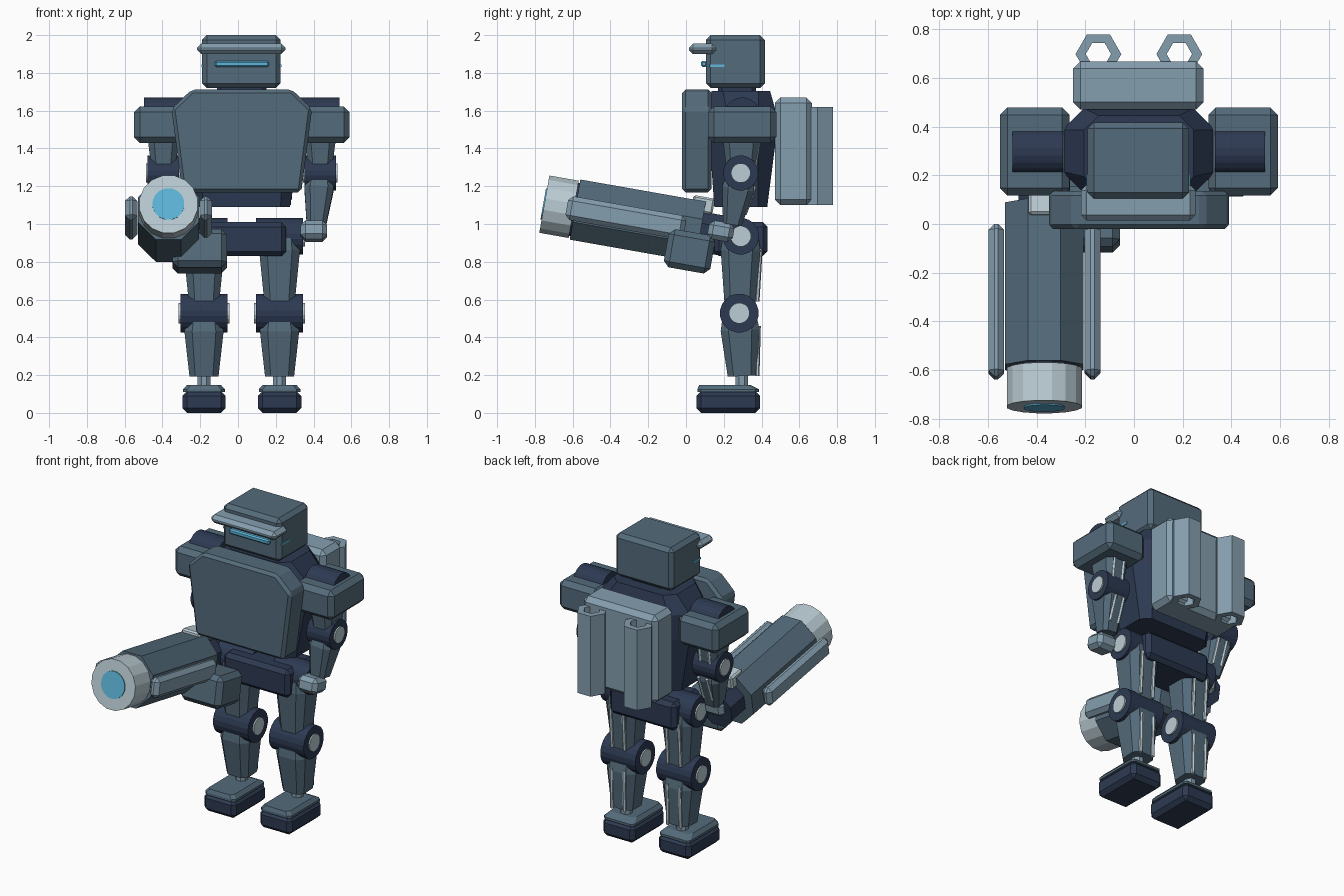
import bpy, bmesh, math
from mathutils import Vector, Matrix

if "Cube" in bpy.data.objects:
    bpy.data.objects.remove(bpy.data.objects["Cube"])

CX = 0.02  # symmetry plane of the body


def colour(name, rgb):
    m = bpy.data.materials.new(name)
    m.diffuse_color = (*rgb, 1)
    m.use_nodes = True
    m.node_tree.nodes["Principled BSDF"].inputs["Base Color"].default_value = m.diffuse_color
    return m


SLATE = colour("slate", (0.088, 0.146, 0.196))
LIGHT = colour("light_steel", (0.235, 0.345, 0.43))
NAVY = colour("navy", (0.026, 0.042, 0.085))
PALE = colour("pale_metal", (0.50, 0.61, 0.66))
GLOW = colour("cyan_glow", (0.11, 0.47, 0.70))


def finish(name, bm, mat, matrix=None, bevel=0):
    bmesh.ops.recalc_face_normals(bm, faces=bm.faces)
    me = bpy.data.meshes.new(name)
    bm.to_mesh(me)
    bm.free()
    me.materials.append(mat)
    ob = bpy.data.objects.new(name, me)
    bpy.context.collection.objects.link(ob)
    if matrix:
        ob.matrix_world = matrix
    if bevel:
        mod = ob.modifiers.new("chamfer", "BEVEL")
        mod.width, mod.segments, mod.limit_method = bevel, 1, 'ANGLE'
    return ob


def box(name, xs, ys, zs, mat, bevel=0.02, matrix=None):
    """Chamfered box from its extents along each axis."""
    bm = bmesh.new()
    bmesh.ops.create_cube(bm, size=1)
    for v in bm.verts:
        for i, (a, b) in enumerate((xs, ys, zs)):
            v.co[i] = (a + b) / 2 + v.co[i] * (b - a)
    return finish(name, bm, mat, matrix, bevel)


def mbox(name, xs, ys, zs, mat, bevel, s):
    """Box given relative to the symmetry plane, placed on side s."""
    x = sorted((CX + s * xs[0], CX + s * xs[1]))
    return box(name, x, ys, zs, mat, bevel)


def frame(p0, p1):
    """Matrix at p0 whose z axis runs to p1, keeping x sideways."""
    z = (Vector(p1) - Vector(p0)).normalized()
    y = z.cross(Vector((1, 0, 0)))
    if y.length < 0.01:
        y = Vector((0, 1, 0))
    y.normalize()
    x = y.cross(z)
    return Matrix.Translation(p0) @ Matrix((x, y, z)).transposed().to_4x4()


def loft(name, rings, mat, matrix=None):
    """Skin equal-length rings of points and cap both ends."""
    bm = bmesh.new()
    vs = [[bm.verts.new(p) for p in r] for r in rings]
    n = len(vs[0])
    for a, b in zip(vs, vs[1:]):
        for i in range(n):
            bm.faces.new((a[i], a[(i + 1) % n], b[(i + 1) % n], b[i]))
    bm.faces.new(vs[0])
    bm.faces.new(vs[-1])
    return finish(name, bm, mat, matrix)


def octo(hx, hy, z, c, cx=0, cy=0):
    """Rectangle with cut corners."""
    pts = [(hx, hy - c), (hx - c, hy), (c - hx, hy), (-hx, hy - c),
           (-hx, c - hy), (c - hx, -hy), (hx - c, -hy), (hx, c - hy)]
    return [(cx + x, cy + y, z) for x, y in pts]


def cylinder(name, p0, p1, r, n, mat, turn=0.5):
    length = (Vector(p1) - Vector(p0)).length
    rings = [[(r * math.cos(2 * math.pi * (i + turn) / n),
               r * math.sin(2 * math.pi * (i + turn) / n), z) for i in range(n)]
             for z in (0, length)]
    return loft(name, rings, mat, frame(p0, p1))


def limb(name, p0, p1, sections, mat=SLATE):
    """Tapered cut-corner segment; sections are (fraction, half x, half y)."""
    length = (Vector(p1) - Vector(p0)).length
    return loft(name, [octo(hx, hy, t * length, min(hx, hy) * 0.4)
                       for t, hx, hy in sections], mat, frame(p0, p1))


def joint(name, x, y, z, half, r=0.097, cap=0.055):
    cylinder(name, (x - half, y, z), (x + half, y, z), r, 20, NAVY)
    if cap:
        e = half + 0.009
        cylinder(name + "_cap", (x - e, y, z), (x + e, y, z), cap, 16, PALE)


# Head with brow visor and eye slit
box("head", (-0.19, 0.225), (0.105, 0.417), (1.72, 2.0), SLATE, 0.025)
box("brow", (-0.217, 0.252), (0.015, 0.16), (1.9, 1.955), LIGHT, 0.022)
box("eye_slit", (-0.123, 0.163), (0.08, 0.11), (1.832, 1.864), GLOW, 0.008)
box("side_slit", (-0.194, 0.229), (0.125, 0.205), (1.832, 1.844), GLOW, 0)
box("neck", (-0.11, 0.15), (0.17, 0.37), (1.66, 1.75), NAVY, 0.02)

# Torso, chest plate and pelvis
loft("torso", [octo(0.255, 0.14, 1.09, 0.05, CX, 0.29),
               octo(0.315, 0.175, 1.44, 0.09, CX, 0.30),
               octo(0.315, 0.175, 1.6, 0.09, CX, 0.30),
               octo(0.225, 0.155, 1.705, 0.06, CX, 0.29)], NAVY)
outline = [(-0.315, 1.168), (0.315, 1.168), (0.372, 1.61), (0.265, 1.712),
           (-0.265, 1.712), (-0.372, 1.61)]
bm = bmesh.new()
rows = [[bm.verts.new((CX + x, y, z)) for x, z in outline] for y in (-0.02, 0.135)]
bm.faces.new(rows[0])
bm.faces.new(rows[1])
for i in range(6):
    j = (i + 1) % 6
    bm.faces.new((rows[0][i], rows[0][j], rows[1][j], rows[1][i]))
finish("chest_plate", bm, SLATE, None, 0.018)
box("pelvis", (-0.22, 0.255), (0.15, 0.432), (0.83, 1.01), NAVY, 0.025)

# Backpack with two hollow hexagonal thrusters
box("backpack", (-0.25, 0.285), (0.47, 0.667), (1.1, 1.67), LIGHT, 0.03)
for s, side in ((-1, "left"), (1, "right")):
    bm = bmesh.new()
    rings = [[bm.verts.new((CX + s * 0.166 + r * math.cos(i * math.pi / 3),
                            0.697 + r * math.sin(i * math.pi / 3), z)) for i in range(6)]
             for r, z in ((0.094, 1.1), (0.094, 1.62), (0.052, 1.62), (0.052, 1.1))]
    for k in range(4):
        a, b = rings[k], rings[(k + 1) % 4]
        for i in range(6):
            j = (i + 1) % 6
            bm.faces.new((a[i], a[j], b[j], b[i]))
    finish(side + "_thruster", bm, LIGHT)

for s, side in ((-1, "left"), (1, "right")):
    # Arm
    mbox(side + "_shoulder_pad", (0.285, 0.57), (0.117, 0.478), (1.43, 1.622), SLATE, 0.03, s)
    joint(side + "_shoulder_joint", CX + s * 0.415, 0.297, 1.573, 0.103, 0.097, 0)
    ex, ax = CX + s * 0.415, CX + s * 0.395
    limb(side + "_upper_arm", (ex, 0.295, 1.55), (ex, 0.29, 1.24),
         [(0, 0.08, 0.09), (0.4, 0.08, 0.095), (1, 0.055, 0.07)])
    joint(side + "_elbow", ex, 0.29, 1.27, 0.083, 0.093, 0.052)
    limb(side + "_forearm", (ex, 0.29, 1.27), (ax, 0.245, 1.0),
         [(0, 0.06, 0.07), (0.3, 0.078, 0.085), (1, 0.052, 0.05)])
    hand = Matrix.Translation((CX + s * 0.382, 0.185, 0.962)) @ Matrix.Rotation(math.radians(-10), 4, 'X')
    box(side + "_hand", (-0.07, 0.07), (-0.068, 0.068), (-0.05, 0.05), LIGHT, 0.025, hand)
    # Leg
    lx = CX + s * 0.2
    joint(side + "_hip", lx, 0.29, 0.935, 0.125)
    limb(side + "_thigh", (lx, 0.29, 0.96), (lx, 0.285, 0.56),
         [(0, 0.095, 0.09), (0.25, 0.108, 0.105), (1, 0.078, 0.08)])
    joint(side + "_knee", lx, 0.282, 0.528, 0.125, 0.103)
    limb(side + "_shin", (lx, 0.282, 0.54), (lx, 0.297, 0.195),
         [(0, 0.085, 0.085), (0.3, 0.104, 0.103), (1, 0.077, 0.076)])
    cylinder(side + "_ankle", (lx, 0.295, 0.12), (lx, 0.295, 0.22), 0.037, 8, LIGHT)
    mbox(side + "_foot_sole", (0.085, 0.315), (0.055, 0.392), (0.0, 0.115), NAVY, 0.025, s)
    loft(side + "_foot_top", [octo(0.11, 0.163, 0.11, 0.02, lx, 0.223),
                              octo(0.11, 0.163, 0.125, 0.02, lx, 0.223),
                              octo(0.09, 0.135, 0.148, 0.02, lx, 0.205)], SLATE)
    # Thin actuator rods behind each limb segment
    for name, x, off, y0, z0, y1, z1 in (("arm_rod", ex, 0.035, 0.385, 1.45, 0.365, 1.3),
                                         ("forearm_rod", ax, 0.03, 0.365, 1.2, 0.31, 1.05),
                                         ("thigh_rod", lx, 0.045, 0.395, 0.87, 0.378, 0.59),
                                         ("shin_rod", lx, 0.045, 0.385, 0.46, 0.378, 0.195)):
        for k in (-1, 1):
            cylinder(f"{side}_{name}", (x + k * off, y0, z0), (x + k * off, y1, z1), 0.011, 6, PALE)

# Arm cannon: local y runs back from the muzzle face along the tilted axis
GUN = Matrix.Translation((-0.368, -0.75, 1.105)) @ Matrix.Rotation(math.radians(-10), 4, 'X')


def gun_tube(name, y0, y1, r, n, mat):
    return cylinder(name, GUN @ Vector((0, y0, 0)), GUN @ Vector((0, y1, 0)), r, n, mat)


gun_tube("muzzle", 0, 0.158, 0.157, 16, PALE)
gun_tube("muzzle_core", -0.006, 0.02, 0.085, 16, GLOW)
gun_tube("barrel_collar", 0.15, 0.17, 0.145, 16, NAVY)
gun_tube("barrel", 0.165, 0.84, 0.175, 8, SLATE)
gun_tube("breech", 0.82, 0.98, 0.115, 8, NAVY)
for s, side in ((-1, "left"), (1, "right")):
    box(side + "_rail", sorted((s * 0.165, s * 0.23)), (0.12, 0.755), (-0.06, 0.068), LIGHT, 0.025, GUN)
box("sight", (-0.065, 0.065), (0.77, 0.885), (0.1, 0.185), PALE, 0.01, GUN)
box("magazine", (0.02, 0.31), (0.675, 0.925), (-0.215, -0.01), SLATE, 0.03, GUN)
